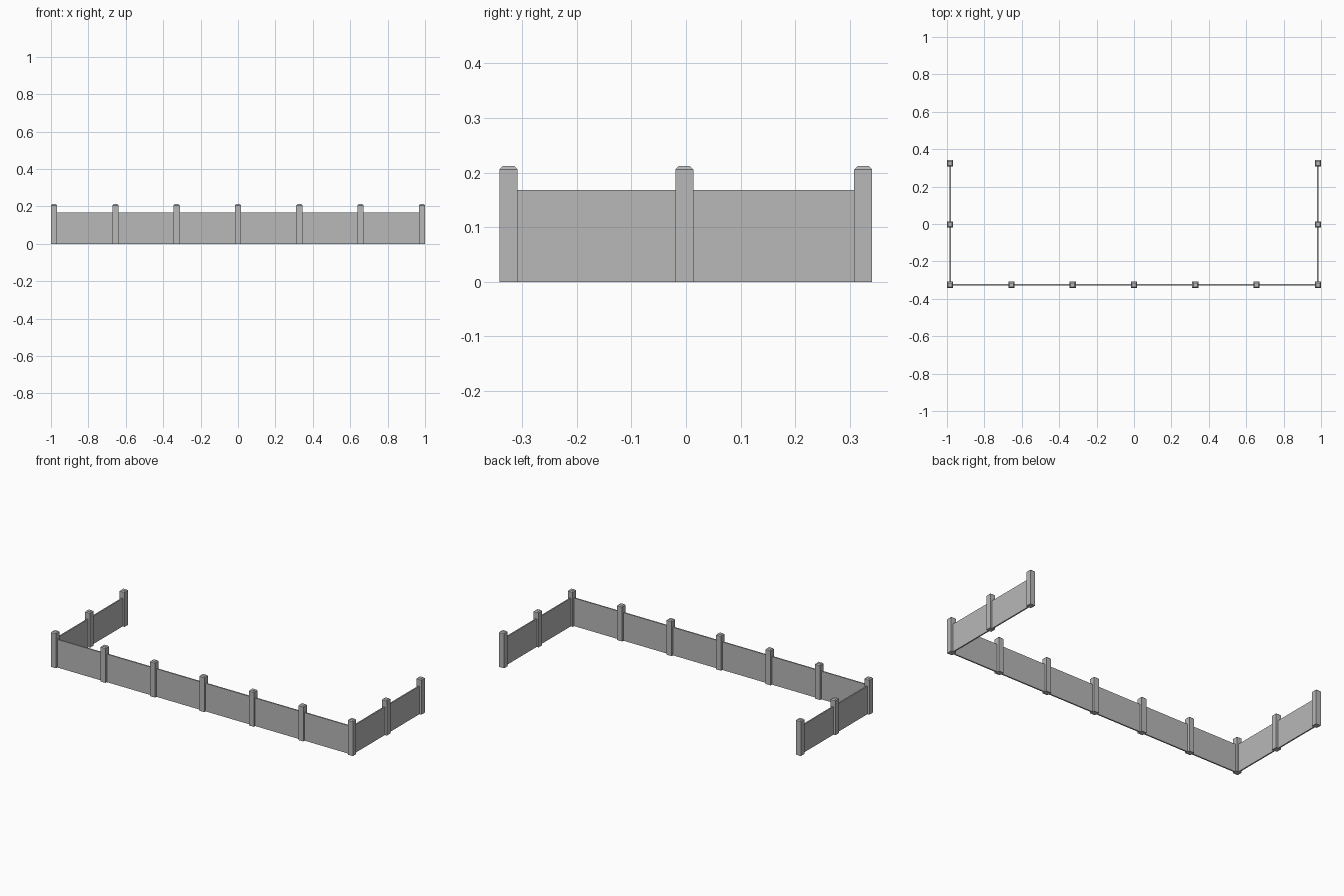
import bpy
import bmesh
from mathutils import Vector

cube = bpy.data.objects.get("Cube")
if cube:
    bpy.data.objects.remove(cube, do_unlink=True)

POST, POST_H, CHAMFER = 0.033, 0.212, 0.006
WALL_T, WALL_H = 0.008, 0.168
BAY, SIDE_X, FRONT_Y = 0.3278, 0.9835, -0.325

grey = bpy.data.materials.new("concrete_grey")
grey.use_nodes = True
colour = (0.48, 0.48, 0.48, 1)
grey.diffuse_color = colour
bsdf = next(n for n in grey.node_tree.nodes if n.type == "BSDF_PRINCIPLED")
bsdf.inputs["Base Color"].default_value = colour


def make_object(name, bm):
    mesh = bpy.data.meshes.new(name)
    bm.to_mesh(mesh)
    bm.free()
    mesh.materials.append(grey)
    obj = bpy.data.objects.new(name, mesh)
    bpy.context.collection.objects.link(obj)
    return obj


def box(size, location):
    """Box standing on the ground."""
    bm = bmesh.new()
    bmesh.ops.create_cube(bm, size=1)
    bmesh.ops.scale(bm, vec=size, verts=bm.verts)
    bmesh.ops.translate(bm, vec=(location[0], location[1], size[2] / 2), verts=bm.verts)
    return bm


def post(name, x, y):
    """Square post with a chamfered top."""
    bm = box((POST, POST, POST_H), (x, y))
    top = [e for e in bm.edges if all(v.co.z > POST_H / 2 for v in e.verts)]
    bmesh.ops.bevel(bm, geom=top, offset=CHAMFER, segments=1, affect="EDGES")
    make_object(name, bm)


def panel(name, a, b):
    """Thin wall panel between two post centres."""
    a, b = Vector(a), Vector(b)
    span = b - a
    size = (max(abs(span.x), WALL_T), max(abs(span.y), WALL_T), WALL_H)
    make_object(name, box(size, (a + b) / 2))


# Front row of posts and panels
front = [(-SIDE_X + i * BAY, FRONT_Y) for i in range(7)]
for i, p in enumerate(front):
    post(f"front_post_{i}", *p)
for i in range(6):
    panel(f"front_panel_{i}", front[i], front[i + 1])

# Side rows
for side, x in (("left", SIDE_X), ("right", -SIDE_X)):
    row = [(x, FRONT_Y), (x, -0.003), (x, 0.3245)]
    for i in (1, 2):
        post(f"{side}_post_{i}", *row[i])
        panel(f"{side}_panel_{i}", row[i - 1], row[i])
